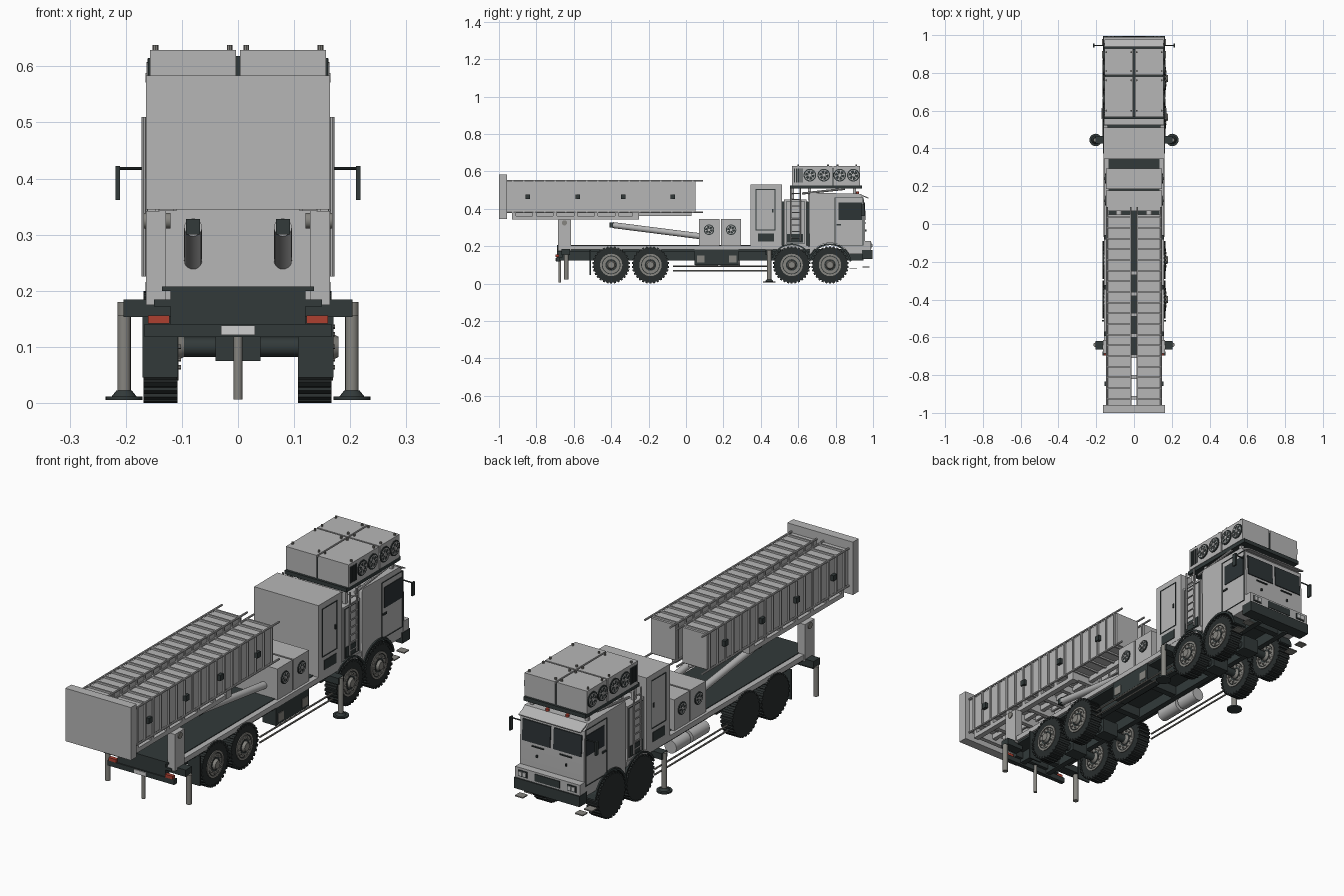
import bpy, bmesh, math
from mathutils import Vector, Matrix

if "Cube" in bpy.data.objects:
    bpy.data.objects.remove(bpy.data.objects["Cube"])


def material(name, r, g, b):
    m = bpy.data.materials.new(name)
    m.diffuse_color = (r, g, b, 1)
    m.use_nodes = True
    m.node_tree.nodes["Principled BSDF"].inputs["Base Color"].default_value = m.diffuse_color
    return m


GREY = material("body grey", 0.47, 0.47, 0.47)
DARK = material("dark green grey", 0.032, 0.042, 0.042)
TYRE = material("tyre black", 0.022, 0.027, 0.027)
METAL = material("warm metal grey", 0.24, 0.235, 0.215)
GLASS = material("dark glass", 0.025, 0.033, 0.036)
RED = material("lamp red", 0.42, 0.05, 0.03)
PLATE = material("pale plate", 0.62, 0.62, 0.62)


class Part:
    """Collects primitives into one mesh, optionally mirrored across x."""
    def __init__(self, name, mat):
        self.name, self.mat, self.bm = name, mat, bmesh.new()

    def box(self, x0, x1, y0, y1, z0, z1):
        m = Matrix.Translation(((x0 + x1) / 2, (y0 + y1) / 2, (z0 + z1) / 2)) \
            @ Matrix.Diagonal((x1 - x0, y1 - y0, z1 - z0, 1))
        bmesh.ops.create_cube(self.bm, size=1, matrix=m)
        return self

    def cyl(self, a, b, r, n=16, r2=None):
        a, b = Vector(a), Vector(b)
        d = b - a
        m = Matrix.Translation((a + b) / 2) @ d.to_track_quat('Z', 'Y').to_matrix().to_4x4()
        bmesh.ops.create_cone(self.bm, cap_ends=True, segments=n, radius1=r,
                              radius2=r if r2 is None else r2, depth=d.length, matrix=m)
        return self

    def prism(self, profile, x0, x1):
        f = self.bm.faces.new([self.bm.verts.new((x0, y, z)) for y, z in profile])
        ext = bmesh.ops.extrude_face_region(self.bm, geom=[f])['geom']
        bmesh.ops.translate(self.bm, vec=(x1 - x0, 0, 0),
                            verts=[v for v in ext if isinstance(v, bmesh.types.BMVert)])
        return self

    def ring(self, x0, x1, y, z, r0, r1, a0=0, a1=360, n=24):
        """Ring or arch lying in the yz plane."""
        for i in range(n):
            t, u = (math.radians(a0 + (a1 - a0) * k / n) for k in (i, i + 1))
            self.prism([(y + r * math.cos(a), z + r * math.sin(a))
                        for r, a in ((r0, t), (r1, t), (r1, u), (r0, u))], x0, x1)
        bmesh.ops.remove_doubles(self.bm, verts=self.bm.verts, dist=1e-5)
        return self

    def done(self, mirror=False):
        if mirror:
            dup = bmesh.ops.duplicate(self.bm, geom=self.bm.verts[:] + self.bm.edges[:] + self.bm.faces[:])
            for v in dup['geom']:
                if isinstance(v, bmesh.types.BMVert):
                    v.co.x *= -1
        bmesh.ops.recalc_face_normals(self.bm, faces=self.bm.faces)
        me = bpy.data.meshes.new(self.name)
        self.bm.to_mesh(me)
        self.bm.free()
        me.materials.append(self.mat)
        ob = bpy.data.objects.new(self.name, me)
        bpy.context.collection.objects.link(ob)
        me.shade_smooth()
        me.set_sharp_from_angle(angle=math.radians(32))
        return ob


# Chassis: deck, rails, cross members, outrigger beams
Part("deck", GREY).box(-.16, .16, -.65, .655, .182, .205).done()
Part("deck_top", DARK).box(-.135, .135, -.69, .345, .2, .208).done()
Part("deck_underside", DARK).box(-.15, .15, -.69, .94, .172, .184).done()
p = Part("frame_rails", DARK).box(.06, .085, -.69, .95, .125, .175)
p.box(.12, .204, -.665, -.62, .153, .184).box(.1, .204, .425, .465, .153, .182).done(True)
p = Part("cross_members", DARK)
for y in (-.6, -.3, -.05, .2, .45, .67, .9):
    p.box(-.085, .085, y - .015, y + .015, .13, .172)
p.done()

# Wheels: the hub face of every wheel points to +x
WHEEL_Y = (-.4, -.19, .565, .77)
axles = Part("axles", DARK)
tyres = Part("tyres", TYRE)
hubs = Part("wheel_hubs", METAL)
hub_rings = Part("hub_rings", DARK)
for y in WHEEL_Y:
    axles.cyl((-.12, y, .1), (.12, y, .1), .018, 12).box(-.04, .04, y - .03, y + .03, .075, .14)
    for x in (.107, -.168):
        tyres.cyl((x, y, .1), (x + .058, y, .1), .094, 36)
        for i in range(30):
            a = 2 * math.pi * i / 30
            m = Matrix.Translation((x + .03, y, .1)) @ Matrix.Rotation(a, 4, 'X') \
                @ Matrix.Translation((0, 0, .094)) @ Matrix.Diagonal((.06, .011, .012, 1))
            bmesh.ops.create_cube(tyres.bm, size=1, matrix=m)
        hubs.ring(x + .05, x + .062, y, .1, .05, .06)
        hubs.cyl((x + .05, y, .1), (x + .060, y, .1), .046, 24)
        hubs.cyl((x + .06, y, .1), (x + .072, y, .1), .024, 16, .018)
        hub_rings.ring(x + .059, x + .0615, y, .1, .025, .031)
        for i in range(10):
            a = 2 * math.pi * i / 10
            c = (y + .038 * math.cos(a), .1 + .038 * math.sin(a))
            hubs.cyl((x + .059, *c), (x + .066, *c), .004, 6)
for part in (axles, tyres, hubs, hub_rings):
    part.done()
Part("front_fenders", DARK).ring(.1, .165, .77, .1, .106, .116, 10, 170, 14) \
    .ring(.1, .165, .565, .1, .106, .114, 20, 160, 14).done(True)
Part("mud_flaps", DARK).box(.107, .17, -.515, -.508, .045, .18).done(True)

# Rear bumper, lamps and plate
Part("rear_bumper", DARK).box(-.167, .167, -.695, -.675, .118, .141) \
    .box(-.12, .12, -.69, -.66, .141, .205).done()
Part("rear_lamps", RED).box(.122, .16, -.697, -.68, .142, .156).done(True)
Part("number_plate", PLATE).box(-.03, .03, -.699, -.694, .121, .138).done()

# Jacks and pads
p = Part("jack_legs", METAL).cyl((.203, -.64, .022), (.203, -.64, .156), .012)
p.cyl((.203, .445, .01), (.203, .445, .18), .012).done(True)
Part("jack_pads", DARK).cyl((.203, .445, .005), (.203, .445, .012), .033, 24) \
    .cyl((.203, .445, .012), (.203, .445, .022), .022, 16, .014).done(True)
Part("rear_pole", METAL).cyl((0, -.675, .006), (0, -.675, .185), .008, 12).done()

# Side guard rods, under-deck box and air tanks
Part("side_rods", METAL).cyl((.158, -.07, .094), (.158, .45, .094), .004, 8) \
    .cyl((.158, -.07, .069), (.158, .45, .069), .004, 8).done(True)
Part("tool_box", DARK).box(.09, .158, .045, .28, .1, .182).done()
Part("tool_box_lids", METAL).box(.157, .161, .06, .1, .112, .15).box(.157, .161, .23, .27, .112, .15).done()
Part("air_tanks", GREY).cyl((-.125, .05, .125), (-.125, .17, .125), .03) \
    .cyl((-.125, .185, .125), (-.125, .29, .125), .03).done()

# Launcher: end panel, two ribbed containers, rails, clamps
Part("end_panel", GREY).box(-.164, .164, -1, -.958, .345, .584).done()
Part("containers", GREY).box(.018, .14, -.96, .05, .386, .545).done(True)
p = Part("container_ribs", GREY)
for i in range(18):
    y = -.925 + i * .0565
    p.box(.013, .147, y - .004, y + .004, .379, .553)
p.done(True)
p = Part("container_rails", GREY)
for x in (.017, .143):
    for z in (.382, .55):
        p.cyl((x, -.96, z), (x, .09, z), .0045, 8)
p.done(True)
p = Part("clamps", DARK)
for y in (-.845, -.58, -.335, -.07):
    p.box(.138, .155, y - .012, y + .012, .452, .477)
p.done(True)
p = Part("cradle_beams", GREY).box(.115, .14, -.93, -.25, .342, .362)
p.box(.11, .142, -.285, -.25, .342, .381).box(.03, .05, -.93, .03, .362, .386).done(True)
p = Part("cradle_cross_bars", GREY)
for i in range(7):
    p.box(-.14, .14, -.93 + i * .11, -.91 + i * .11, .348, .386)
p.done()

# Launcher supports and lifting cylinders
Part("support_posts", GREY).box(.128, .164, -.685, -.615, .175, .342).done(True)
Part("support_pivots", METAL).cyl((.12, -.65, .325), (.168, -.65, .325), .014).done(True)
Part("lift_cylinders", GREY).cyl((.08, -.39, .313), (.08, .09, .252), .016, 20).done(True)
Part("lift_cylinder_caps", DARK).box(.068, .093, -.41, -.385, .3, .328).done(True)

# Fan units, equipment shelter, engine box
p = Part("fan_units", GREY).box(-.148, .148, .07, .178, .205, .345)
p.box(-.148, .148, .186, .295, .205, .345).done()
Part("shelter", GREY).box(-.161, .161, .345, .512, .205, .53).done()
Part("engine_box", GREY).box(-.158, .158, .525, .645, .205, .45).done()
Part("shelter_gap", DARK).box(-.14, .14, .512, .525, .205, .44).box(-.14, .14, .645, .66, .2, .44).done()


def outline(p, x, y0, y1, z0, z1, w=.004):
    for b in ((y0, y1, z0, z0 + w), (y0, y1, z1 - w, z1), (y0, y0 + w, z0, z1), (y1 - w, y1, z0, z1)):
        p.box(x - .002, x + .002, *b)


# Door seams and vents
p = Part("door_seams", DARK)
outline(p, .161, .372, .478, .285, .505)
outline(p, .158, .535, .636, .215, .44, .003)
outline(p, .161, .795, .948, .205, .46, .003)
p.box(.16, .165, .46, .467, .38, .4).box(.16, .165, .805, .83, .31, .318).done(True)
Part("side_vents", DARK).box(.16, .164, .385, .47, .225, .268).box(.157, .161, .54, .625, .22, .265).done(True)

# Cab with wheel cut-out
arch = [(.77 + .118 * math.cos(t), .1 + .118 * math.sin(t))
        for t in (math.radians(150 - 12 * i) for i in range(11))]
cab = [(.66, .16)] + arch + [(.955, .16), (.957, .34), (.95, .455), (.925, .482), (.665, .485), (.657, .47)]
Part("cab", GREY).prism(cab, -.16, .16).done()
Part("side_windows", GLASS).box(.159, .163, .815, .942, .34, .433).done(True)
Part("windshield", GLASS).prism([(.95, .34), (.961, .34), (.956, .435), (.945, .435)], .008, .148).done(True)
Part("sun_visor", GREY).prism([(.93, .472), (.975, .455), (.976, .46), (.93, .48)], -.155, .155).done()
Part("roof_lamps", RED).cyl((.05, .918, .478), (.05, .918, .492), .008, 12).done(True)
Part("wipers", DARK).box(.04, .1, .955, .962, .322, .327).box(.07, .076, .957, .965, .28, .29).done(True)

# Front bumper, grille, headlights and steps
Part("front_bumper", GREY).box(-.162, .162, .95, .99, .178, .228).done()
Part("front_bumper_lower", DARK).box(-.164, .164, .94, .996, .132, .18).done()
Part("front_grille", DARK).box(-.062, .062, .988, .993, .188, .22).done()
Part("headlights", DARK).box(.1, .145, .988, .993, .19, .218).done(True)
Part("headlight_lenses", PLATE).box(.105, .12, .991, .996, .195, .213) \
    .box(.125, .14, .991, .996, .195, .213).done(True)
Part("front_steps", METAL).box(.13, .17, .945, .98, .086, .091).box(.13, .17, .875, .915, .08, .085).done(True)

# Mirrors
Part("mirror_arms", DARK).cyl((.155, .945, .418), (.215, .945, .418), .003, 8).done(True)
Part("mirrors", DARK).box(.21, .218, .935, .955, .362, .422).done(True)

# Ladder
p = Part("ladder", GREY)
for y in (.56, .61):
    p.cyl((.168, y, .225), (.168, y, .51), .004, 8)
for i in range(8):
    p.cyl((.168, .56, .245 + i * .034), (.168, .61, .245 + i * .034), .003, 8)
p.done(True)

# Roof platform and cooling units
p = Part("roof_platform", DARK).box(-.155, .155, .555, .94, .508, .526).done()
p = Part("platform_posts", GREY)
for y in (.57, .66, .9):
    p.box(.13, .145, y - .008, y + .008, .445, .51)
p.cyl((.15, .62, .482), (.15, .85, .507), .006, 8).done(True)
p = Part("cooling_units", GREY).box(.004, .157, .566, .782, .526, .629)
p.box(.004, .157, .789, .93, .526, .629).done(True)
Part("cooling_unit_seams", DARK).box(-.15, .15, .57, .925, .526, .618).done()
p = Part("lifting_knobs", METAL)
for y in (.6, .76, .81, .91):
    for x in (.015, .147):
        p.cyl((x, y, .627), (x, y, .638), .005, 8)
p.done(True)
p = Part("cooling_slats", DARK)
for i in range(5):
    p.box(.155, .160, .577 + i * .01, .583 + i * .01, .542, .615)
p.done(True)

# Fans on the cooling units and the deck fan units
backs, rims = Part("fan_backs", DARK), Part("fan_blades", GREY)
fans = [(.157, y, .58, .034) for y in (.662, .737, .822, .895)]
fans += [(.148, y, .288, .028) for y in (.123, .241)]
for x, y, z, r in fans:
    backs.cyl((x - .002, y, z), (x + .004, y, z), r, 24)
    rims.ring(x, x + .006, y, z, r * .74, r * .82, n=20)
    rims.cyl((x, y, z), (x + .008, y, z), r * .25, 12)
    for i in range(6):
        a = math.radians(60 * i + 15)
        rims.prism([(y + q * r * math.cos(a + s), z + q * r * math.sin(a + s))
                    for q, s in ((.2, 0), (.75, -.16), (.75, .16))], x + .001, x + .0055)
backs.done(True)
rims.done(True)
